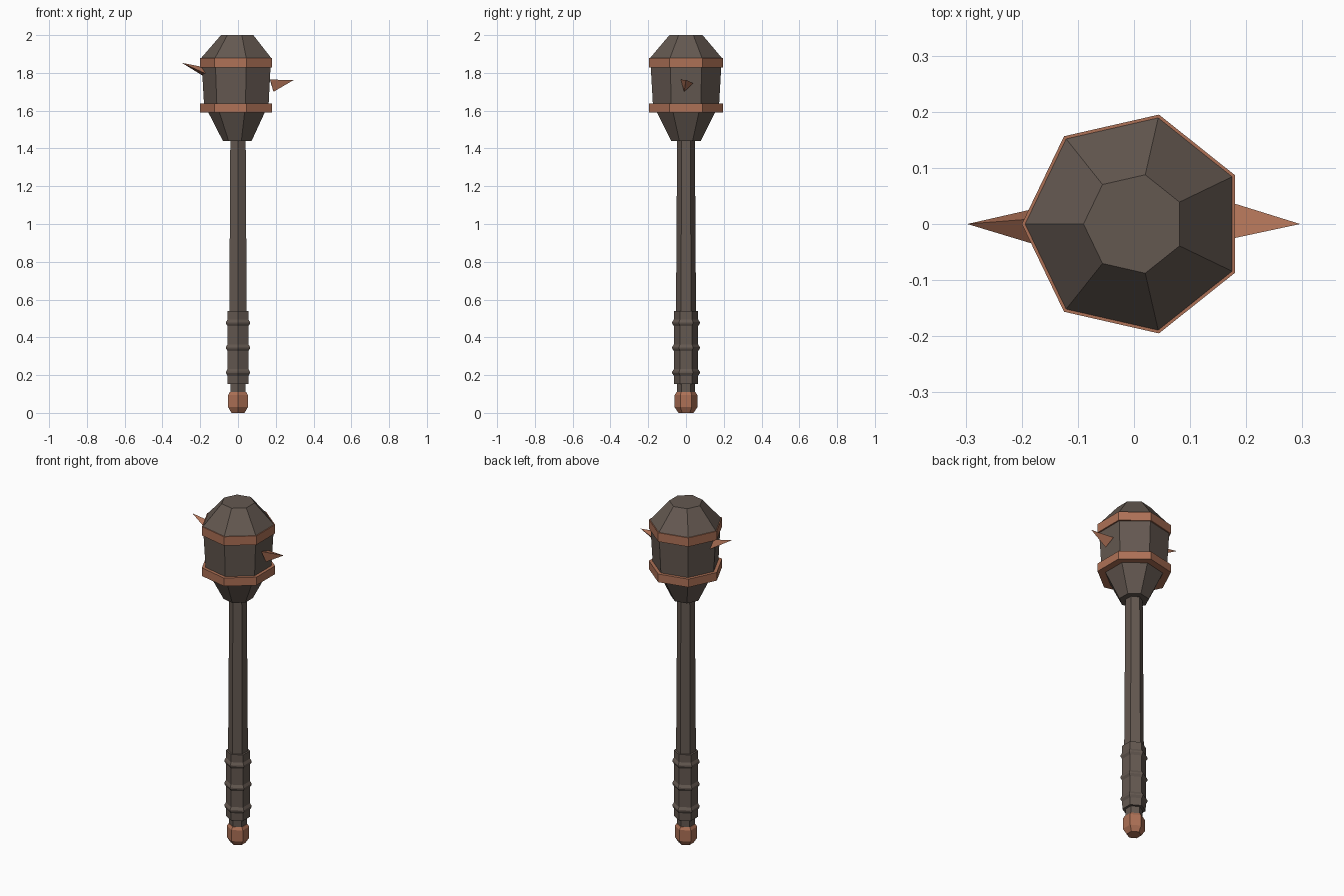
import bpy, bmesh, math

if "Cube" in bpy.data.objects:
    bpy.data.objects.remove(bpy.data.objects["Cube"])


def material(name, color):
    m = bpy.data.materials.new(name)
    m.diffuse_color = (*color, 1)
    m.use_nodes = True
    m.node_tree.nodes["Principled BSDF"].inputs["Base Color"].default_value = m.diffuse_color
    return m


wood = material("dark_wood", (0.127, 0.098, 0.081))
copper = material("copper", (0.42, 0.165, 0.093))


def finish(name, bm, mat):
    bmesh.ops.recalc_face_normals(bm, faces=bm.faces)
    me = bpy.data.meshes.new(name)
    bm.to_mesh(me)
    bm.free()
    me.materials.append(mat)
    bpy.context.collection.objects.link(bpy.data.objects.new(name, me))


def lathe(name, profile, sides, phase, mat, ring=False):
    """Faceted turning of (radius, z) points; ring closes the profile on itself."""
    bm = bmesh.new()
    loops = []
    for r, z in profile:
        angles = [math.radians(phase) + math.tau * i / sides for i in range(sides)]
        loops.append([bm.verts.new((r * math.cos(a), r * math.sin(a), z)) for a in angles])
    pairs = list(zip(loops, loops[1:]))
    if ring:
        pairs.append((loops[-1], loops[0]))
    else:
        bm.faces.new(loops[0])
        bm.faces.new(loops[-1])
    for a, b in pairs:
        for i in range(sides):
            j = (i + 1) % sides
            bm.faces.new((a[i], a[j], b[j], b[i]))
    finish(name, bm, mat)


def spike(name, base, tip):
    bm = bmesh.new()
    b = [bm.verts.new(p) for p in base]
    t = bm.verts.new(tip)
    bm.faces.new(b)
    for i in range(3):
        bm.faces.new((b[i], b[(i + 1) % 3], t))
    finish(name, bm, copper)


# Hexagonal pommel, grip with three raised rings, and shaft
lathe("pommel", [(0.04, 0), (0.06, 0.03), (0.06, 0.095), (0.05, 0.11)], 6, 90, copper)
lathe("handle_neck", [(0.047, 0.10), (0.047, 0.16)], 6, 90, wood)
grip = [(0.063, 0.152)]
for z in (0.214, 0.345, 0.477):
    grip += [(0.064, z - 0.018), (0.073, z - 0.004), (0.073, z + 0.004), (0.064, z + 0.018)]
grip.append((0.064, 0.54))
lathe("grip", grip, 6, 90, wood)
lathe("shaft", [(0.053, 0.53), (0.047, 1.45)], 6, 90, wood)

# Seven-sided head and its two bands
lathe("head", [(0.08, 1.44), (0.18, 1.635), (0.194, 1.88), (0.09, 2.0)], 7, 180, wood)
for name, low, high in (("lower_band", 1.59, 1.638), ("upper_band", 1.828, 1.88)):
    lathe(name, [(0.2, low), (0.2, high), (0.15, high), (0.15, low)], 7, 180, copper, ring=True)

# Three-sided spikes
spike("right_spike", [(0.170, -0.027, 1.764), (0.174, 0.038, 1.745), (0.188, -0.010, 1.70)],
      (0.296, 0, 1.763))
spike("left_spike", [(-0.170, 0.010, 1.828), (-0.168, -0.039, 1.795), (-0.165, 0.030, 1.772)],
      (-0.297, 0, 1.853))
